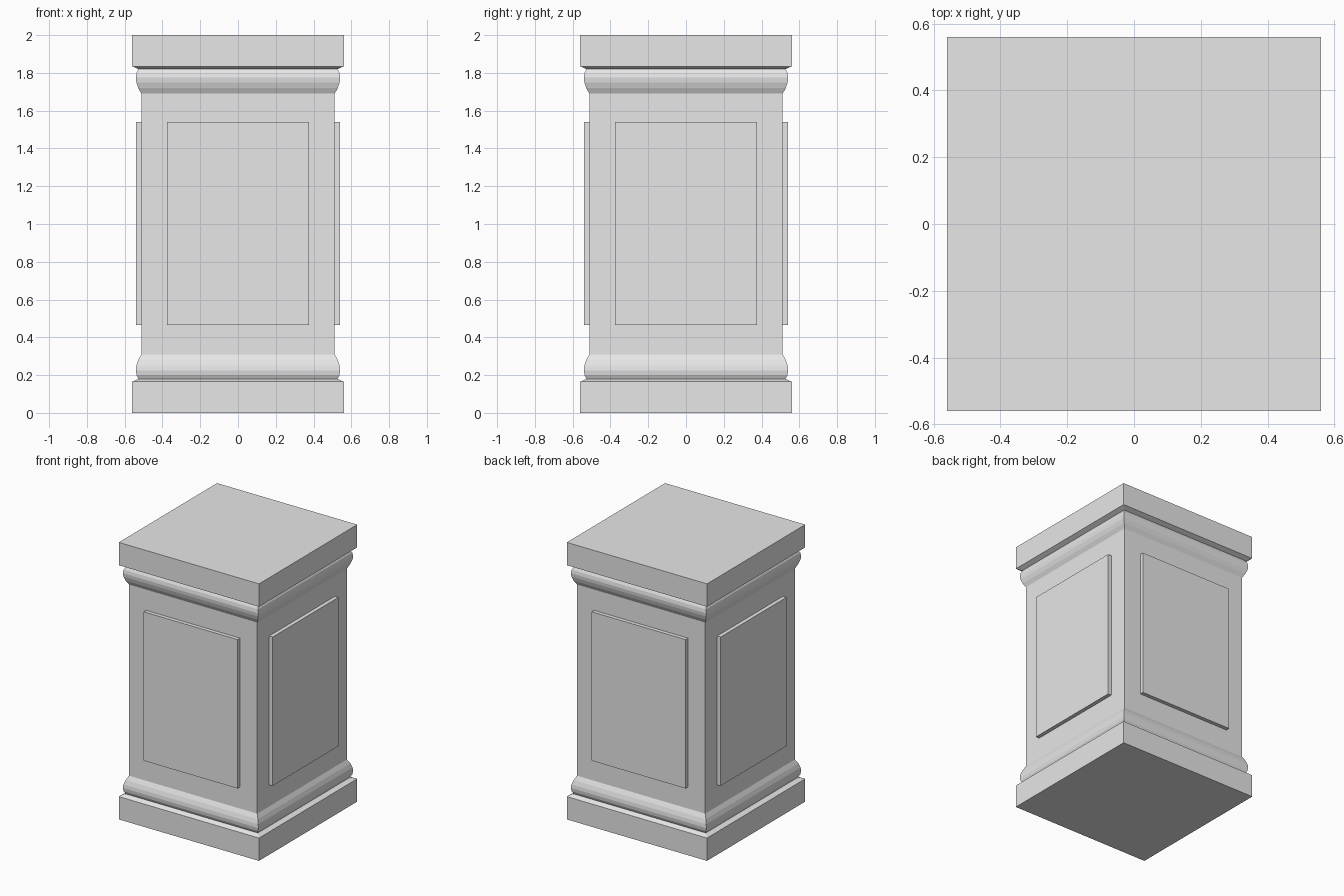
import bpy
import bmesh
from math import pi
from mathutils import Matrix

cube = bpy.data.objects.get("Cube")
if cube:
    bpy.data.objects.remove(cube, do_unlink=True)

stone = bpy.data.materials.new("grey_stone")
stone.use_nodes = True
COLOUR = (0.8, 0.8, 0.8, 1)
stone.diffuse_color = COLOUR
stone.node_tree.nodes["Principled BSDF"].inputs["Base Color"].default_value = COLOUR


def make_object(name, bm):
    bmesh.ops.recalc_face_normals(bm, faces=bm.faces)
    mesh = bpy.data.meshes.new(name)
    bm.to_mesh(mesh)
    bm.free()
    mesh.materials.append(stone)
    obj = bpy.data.objects.new(name, mesh)
    bpy.context.collection.objects.link(obj)
    return obj


def square_sweep(name, profile):
    """Stack square rings of (half width, height) into a closed solid."""
    bm = bmesh.new()
    rings = [[bm.verts.new((sx * r, sy * r, z))
              for sx, sy in ((-1, -1), (1, -1), (1, 1), (-1, 1))]
             for r, z in profile]
    for low, high in zip(rings, rings[1:]):
        for i in range(4):
            j = (i + 1) % 4
            bm.faces.new((low[i], low[j], high[j], high[i]))
    bm.faces.new(rings[0])
    bm.faces.new(rings[-1])
    return make_object(name, bm)


# Pedestal body: plinth and rounded moulding, mirrored at the top
HEIGHT = 2.0
lower = [(0.56, 0), (0.56, 0.165), (0.527, 0.18), (0.537, 0.2),
         (0.541, 0.225), (0.538, 0.25), (0.528, 0.28), (0.512, 0.31)]
upper = [(r, HEIGHT - z) for r, z in reversed(lower)]
square_sweep("pedestal_body", lower + upper)

# Raised panels, one on each side
for i, side in enumerate(("front", "left", "back", "right")):
    bm = bmesh.new()
    bmesh.ops.create_cube(bm, size=1)
    place = (Matrix.Rotation(i * pi / 2, 4, 'Z')
             @ Matrix.Translation((0, -0.519, 1.003))
             @ Matrix.Diagonal((0.75, 0.042, 1.075, 1)))
    bmesh.ops.transform(bm, matrix=place, verts=bm.verts)
    make_object(side + "_panel", bm)
